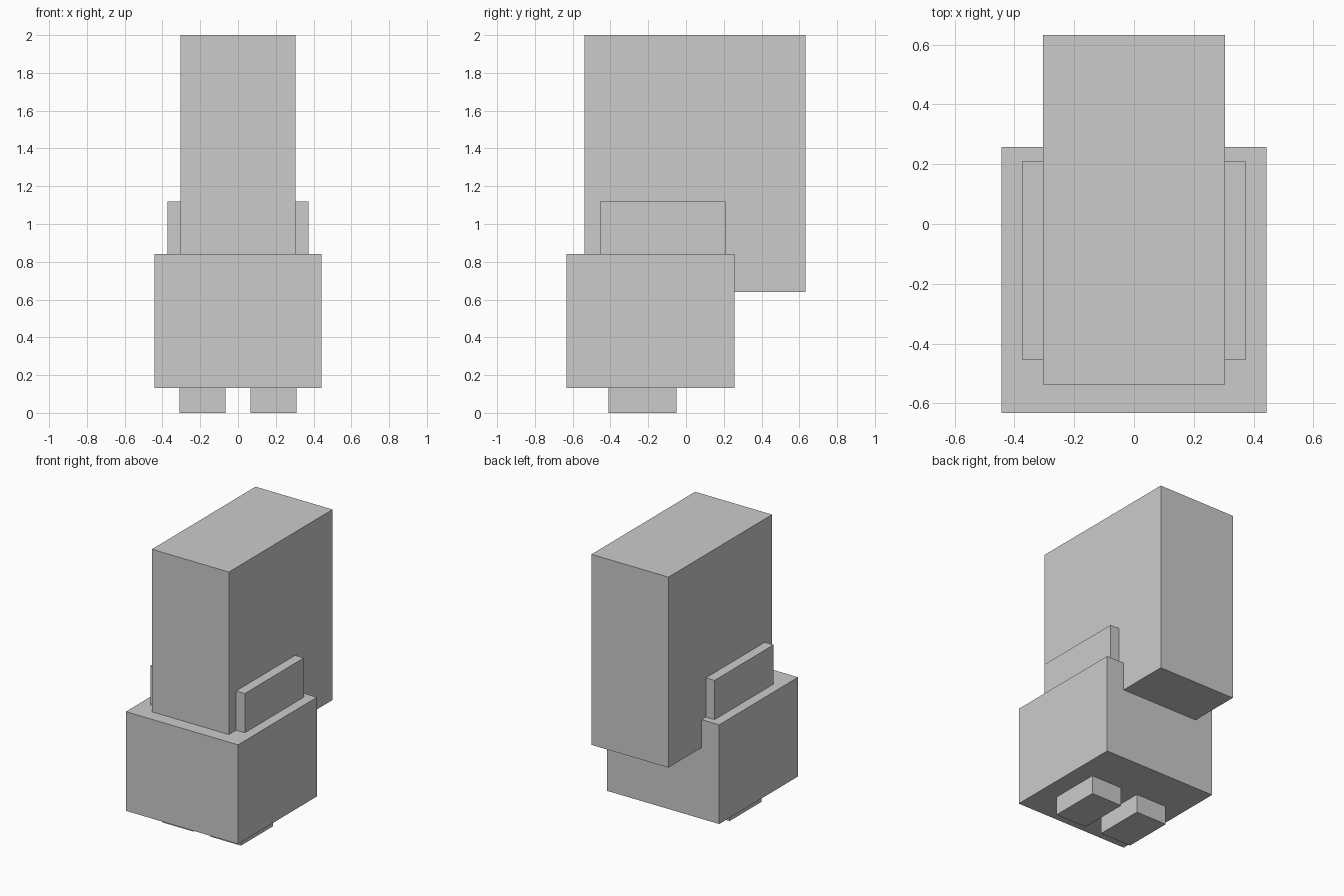
import bpy
import bmesh
from mathutils import Vector

cube = bpy.data.objects.get("Cube")
if cube:
    bpy.data.objects.remove(cube, do_unlink=True)

# Single plain grey
GREY = (0.6, 0.6, 0.6, 1.0)
grey = bpy.data.materials.new("plain_grey")
grey.use_nodes = True
grey.diffuse_color = GREY
grey.node_tree.nodes["Principled BSDF"].inputs["Base Color"].default_value = GREY


def box(name, low, high):
    """Flat-faced box between two opposite corners."""
    low, high = Vector(low), Vector(high)
    bm = bmesh.new()
    bmesh.ops.create_cube(bm, size=1.0)
    bmesh.ops.scale(bm, vec=high - low, verts=bm.verts)
    mesh = bpy.data.meshes.new(name)
    bm.to_mesh(mesh)
    bm.free()
    mesh.materials.append(grey)
    obj = bpy.data.objects.new(name, mesh)
    obj.location = (low + high) / 2
    bpy.context.collection.objects.link(obj)
    return obj


def box_pair(name, low, high):
    """The same box on the left (+x) and right (-x) sides."""
    box("left_" + name, low, high)
    box("right_" + name, (-high[0], low[1], low[2]), (-low[0], high[1], high[2]))


# Wide lower body
box("body", (-0.443, -0.632, 0.132), (0.443, 0.258, 0.84))

# Tall upper block, overhanging the body at the back
box("tower", (-0.304, -0.537, 0.64), (0.304, 0.632, 2.0))

# Side plates, seated slightly into the tower and body
box_pair("side_plate", (0.29, -0.455, 0.82), (0.373, 0.21, 1.12))

# Feet, seated slightly into the body
box_pair("foot", (0.066, -0.41, 0.0), (0.31, -0.05, 0.15))
